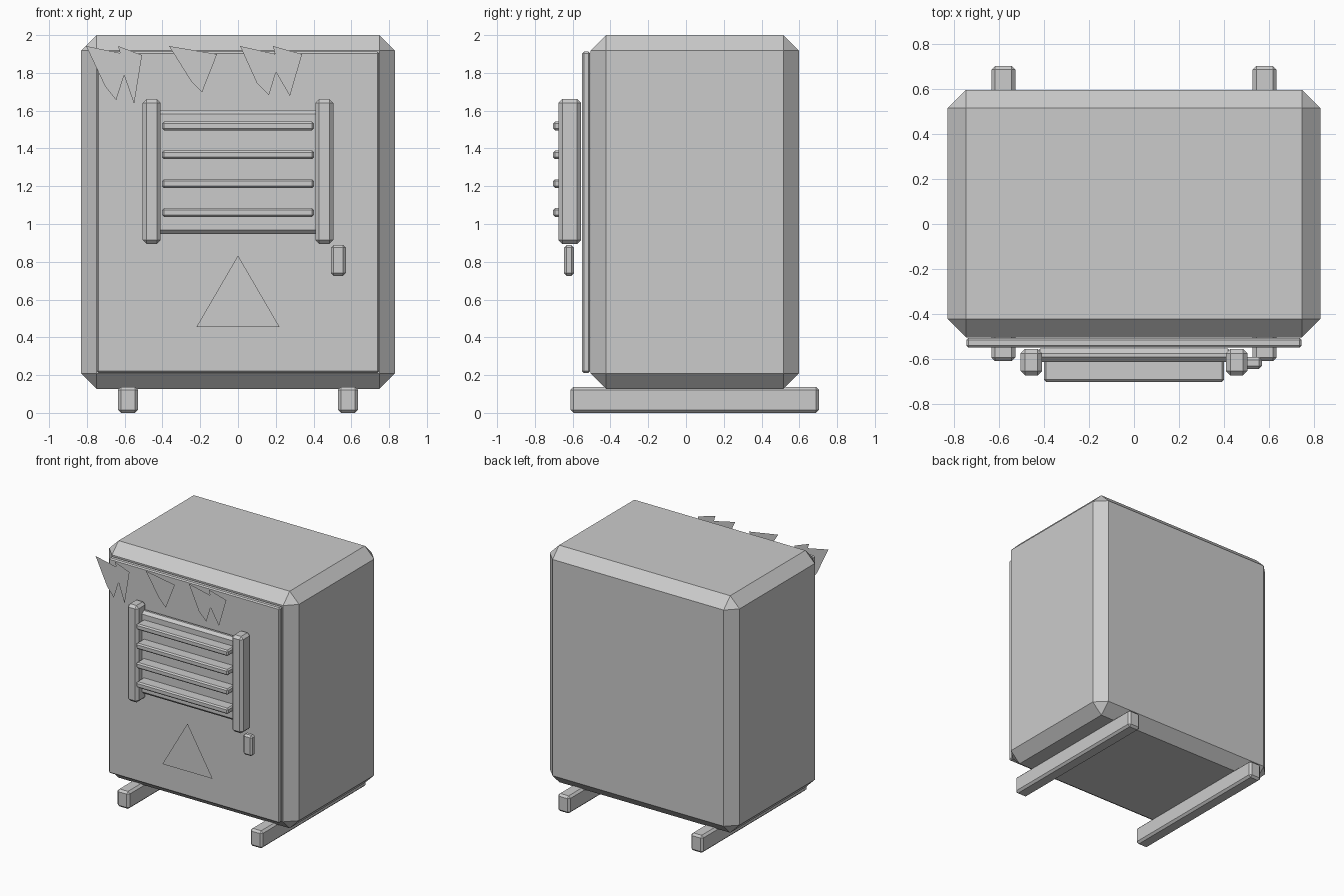
import bpy

if "Cube" in bpy.data.objects:
    bpy.data.objects.remove(bpy.data.objects["Cube"])


def box(name, x, y, z, bevel):
    """Chamfered box from (min, max) ranges."""
    bpy.ops.mesh.primitive_cube_add(size=1)
    ob = bpy.context.object
    ob.name = name
    for v in ob.data.vertices:
        v.co = [r[0] + (c + 0.5) * (r[1] - r[0]) for c, r in zip(v.co, (x, y, z))]
    mod = ob.modifiers.new("chamfer", 'BEVEL')
    mod.width = bevel
    mod.segments = 1
    mod.limit_method = 'NONE'
    return ob


def flat(name, points, y):
    """Single thin sheet facing the front, outline given clockwise in x, z."""
    me = bpy.data.meshes.new(name)
    verts = [(px, y, pz) for px, pz in reversed(points)]
    me.from_pydata(verts, [], [list(range(len(verts)))])
    ob = bpy.data.objects.new(name, me)
    bpy.context.collection.objects.link(ob)
    return ob


# Cabinet body and front door panel
def set_chamfer(ob, width):
    # 'OFFSET' measures along each adjoining face
    ob.modifiers["chamfer"].offset_type = 'OFFSET'
    ob.modifiers["chamfer"].width = width


body = box("cabinet_body", (-0.83, 0.83), (-0.505, 0.598), (0.127, 2.0), 0.082)
set_chamfer(body, 0.082)
box("door_panel", (-0.747, 0.747), (-0.55, -0.507), (0.212, 1.912), 0.009)

# Skids underneath and vent posts, one on each side
for side, s in (("left", -1), ("right", 1)):
    cx = 0.582 * s
    box(side + "_skid", (cx - 0.053, cx + 0.053), (-0.611, 0.704), (0, 0.138), 0.016)
    cx = 0.457 * s
    box(side + "_vent_post", (cx - 0.048, cx + 0.048), (-0.675, -0.556), (0.895, 1.661), 0.02)

# Vent back panel and horizontal slats
box("vent_panel", (-0.44, 0.44), (-0.614, -0.555), (0.948, 1.604), 0.021)
for i in range(4):
    cz = 1.061 + 0.1527 * i
    box(f"vent_slat_{i + 1}", (-0.402, 0.402), (-0.703, -0.604), (cz - 0.023, cz + 0.023), 0.01)

# Door handle
box("handle", (0.492, 0.571), (-0.646, -0.593), (0.726, 0.889), 0.014)

# Warning triangle and jagged frost patches, flat sheets before the door
SHEET_Y = -0.63
flat("warning_triangle", [(-0.22, 0.455), (0, 0.833), (0.22, 0.455)], SHEET_Y)
flat("frost_left", [(-0.804, 1.942), (-0.624, 1.905), (-0.635, 1.942), (-0.508, 1.894),
                    (-0.55, 1.635), (-0.603, 1.788), (-0.645, 1.656), (-0.704, 1.73)], SHEET_Y)
flat("frost_middle", [(-0.365, 1.942), (-0.111, 1.899), (-0.19, 1.698), (-0.249, 1.757)], SHEET_Y)
flat("frost_right", [(0.011, 1.942), (0.196, 1.9), (0.185, 1.942), (0.339, 1.899),
                     (0.275, 1.677), (0.201, 1.804), (0.164, 1.683), (0.1, 1.746)], SHEET_Y)
